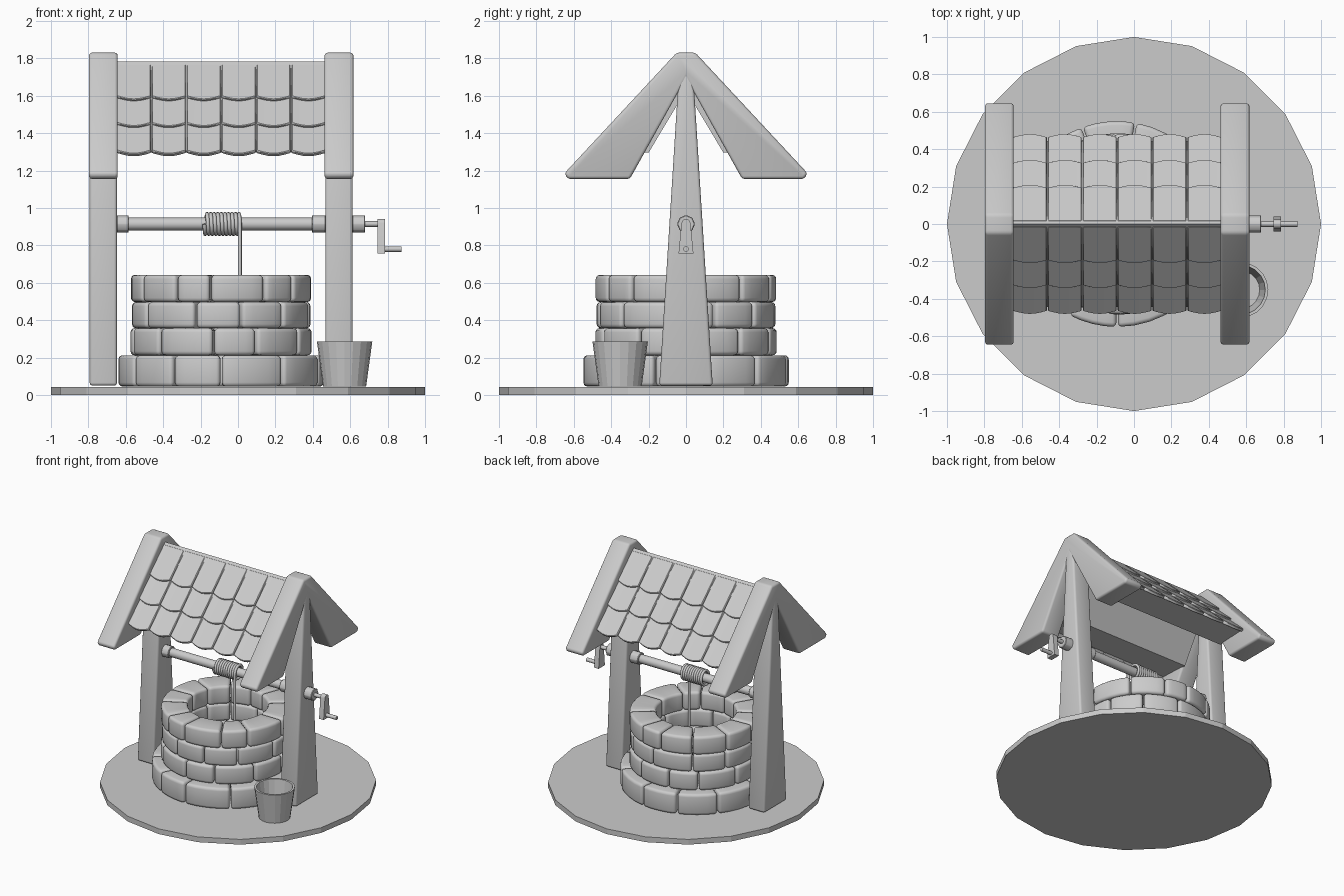
import bpy, bmesh, math, random
from mathutils import Matrix, Vector

if "Cube" in bpy.data.objects:
    bpy.data.objects.remove(bpy.data.objects["Cube"])

random.seed(4)
CX = -0.09                      # centre of the well and frame
POSTS = (-0.72, 0.54)           # x of the two side frames


def finish(bm, name, bevel=0.0, segs=3, smooth=40):
    bmesh.ops.recalc_face_normals(bm, faces=bm.faces)
    if bevel:
        sharp = [e for e in bm.edges if len(e.link_faces) == 2
                 and e.calc_face_angle() > math.radians(25)]
        bmesh.ops.bevel(bm, geom=sharp, offset=bevel, segments=segs,
                        profile=0.5, affect='EDGES', clamp_overlap=True)
    me = bpy.data.meshes.new(name)
    bm.to_mesh(me)
    bm.free()
    ob = bpy.data.objects.new(name, me)
    bpy.context.collection.objects.link(ob)
    if smooth:
        bpy.ops.object.select_all(action='DESELECT')
        ob.select_set(True)
        bpy.context.view_layer.objects.active = ob
        bpy.ops.object.shade_smooth_by_angle(angle=math.radians(smooth))
    return ob


def loft(bm, sections):
    """Skin closed sections of equal length and cap both ends."""
    rings = [[bm.verts.new(p) for p in s] for s in sections]
    n = len(rings[0])
    for a, b in zip(rings, rings[1:]):
        for i in range(n):
            bm.faces.new((a[i], a[(i + 1) % n], b[(i + 1) % n], b[i]))
    bm.faces.new(rings[0])
    bm.faces.new(rings[-1])


def prism(bm, yz, x0, x1):
    loft(bm, [[(x, y, z) for y, z in yz] for x in (x0, x1)])


def rod(bm, x0, x1, r, z, sides=16):
    prism(bm, [(r * math.cos(2 * math.pi * i / sides),
                z + r * math.sin(2 * math.pi * i / sides)) for i in range(sides)], x0, x1)


# ground disc
bm = bmesh.new()
loft(bm, [[(math.cos(i * math.pi / 10), math.sin(i * math.pi / 10), z)
           for i in range(20)] for z in (0, 0.042)])
finish(bm, "ground_disc", smooth=0)

# stone courses: z range, radii, seam angles measured from the front
courses = [
    (0.045, 0.212, 0.34, 0.55, [-58, -28, 0, 37, 72]),
    (0.212, 0.357, 0.30, 0.485, [-43, -5, 23, 59, 90]),
    (0.357, 0.497, 0.30, 0.478, [-57, -17, 13, 44, 80]),
    (0.497, 0.642, 0.29, 0.483, [-61, -30, -7, 29, 53, 90, 128]),
]
for k, (z0, z1, ri, ro, seams) in enumerate(courses):
    seams = list(seams)
    end = seams[0] + 360
    n = round((end - seams[-1]) / 31)
    start, step = seams[-1], (end - seams[-1]) / n
    for i in range(1, n):
        seams.append(start + step * i + random.uniform(-5, 5))
    seams.append(end)
    bm = bmesh.new()
    for a0, a1 in zip(seams, seams[1:]):
        secs = []
        for j in range(5):
            t = math.radians(a0 + 0.5 + (a1 - a0 - 1.0) * j / 4)
            s, c = math.sin(t), -math.cos(t)
            secs.append([(CX + r * s, r * c, z) for r, z in
                         ((ri, z0), (ro, z0), (ro, z1), (ri, z1))])
        loft(bm, secs)
    finish(bm, f"stone_course_{k + 1}", 0.022)

# tapered posts and gable rafters
for x, side in zip(POSTS, ("left", "right")):
    bm = bmesh.new()
    prism(bm, [(-0.143, 0.05), (0.143, 0.05), (0.038, 1.72), (-0.038, 1.72)],
          x - 0.073, x + 0.073)
    finish(bm, side + "_post", 0.016)
    bm = bmesh.new()
    half = [(0.05, 1.83), (0.65, 1.185), (0.632, 1.155), (0.3, 1.155)]
    prism(bm, half + [(0, 1.695)] + [(-y, z) for y, z in reversed(half)],
          x - 0.077, x + 0.077)
    finish(bm, side + "_gable_rafters", 0.016)

# roof core under the tiles
X0, X1 = -0.65, 0.47
bm = bmesh.new()
prism(bm, [(0, 1.782), (0.445, 1.305), (0.2, 1.295), (0, 1.63),
           (-0.2, 1.295), (-0.445, 1.305)], X0, X1)
finish(bm, "roof_boards", smooth=0)

# scalloped tiles, three rows of six on each slope
slope = Vector((0, 0.683, -0.731))       # downhill
up = Vector((0, 0.731, 0.683))           # off the slope
w = (X1 - X0) / 6
bm = bmesh.new()
for row, (d0, d1) in enumerate(((0.015, 0.275), (0.24, 0.47), (0.43, 0.672))):
    for col in range(6):
        secs = []
        for j in range(7):
            u = j / 6
            x = X0 + w * col + 0.003 + (w - 0.006) * u
            dip = 0.024 * math.sin(math.pi * u) - 0.012
            base = Vector((x, 0, 1.775))
            secs.append([base + slope * d + up * h for d, h in
                         ((d0, -0.008), (d1 + dip, -0.002),
                          (d1 + dip, 0.022), (d0, 0.006))])
        loft(bm, secs)
for v in list(bm.verts):                 # keep the front slope off the ridge line
    v.co.y = max(v.co.y, 0.002)
back = bmesh.ops.duplicate(bm, geom=bm.verts[:] + bm.edges[:] + bm.faces[:])
for g in back["geom"]:
    if isinstance(g, bmesh.types.BMVert):
        g.co.y *= -1
finish(bm, "roof_tiles", 0.004, 1)

# windlass axle and collars
AZ = 0.914
bm = bmesh.new()
rod(bm, -0.66, 0.66, 0.034, AZ)
finish(bm, "windlass_axle")
bm = bmesh.new()
for a, b in ((-0.648, -0.585), (0.395, 0.47), (0.61, 0.68)):
    rod(bm, a, b, 0.048, AZ, 8)
finish(bm, "axle_collars", 0.004, 1, 30)

# crank
bm = bmesh.new()
rod(bm, 0.67, 0.755, 0.015, AZ, 12)
rod(bm, 0.775, 0.875, 0.015, 0.78, 12)
arc = [(0.024 * math.cos(math.pi * i / 6), AZ + 0.004 + 0.024 * math.sin(math.pi * i / 6))
       for i in range(7)]
prism(bm, arc + [(-0.04, 0.755), (0.04, 0.755)], 0.745, 0.785)
finish(bm, "crank_handle")

# rope coil and hanging end
cu = bpy.data.curves.new("rope", 'CURVE')
cu.dimensions = '3D'
cu.bevel_depth = 0.0105
cu.bevel_resolution = 2
turns, per, R = 10, 20, 0.054
pts = []
for i in range(turns * per + 1):
    a = math.pi + 2 * math.pi * i / per
    pts.append((-0.18 + 0.19 * i / (turns * per), R * math.cos(a), AZ + R * math.sin(a)))
pts += [(0.01, -R, 0.6), (0.01, -R, 0.3)]
sp = cu.splines.new('POLY')
sp.points.add(len(pts) - 1)
for p, co in zip(sp.points, pts):
    p.co = (*co, 1)
cu.use_fill_caps = True
bpy.context.collection.objects.link(bpy.data.objects.new("rope", cu))

# bucket: outer wall, rim, inner wall and floor
bm = bmesh.new()
loft(bm, [[(0.57 + r * math.cos(i * math.pi / 10), -0.352 + r * math.sin(i * math.pi / 10), z)
           for i in range(20)]
          for r, z in ((0.115, 0.045), (0.148, 0.285), (0.132, 0.285), (0.102, 0.065))])
finish(bm, "bucket", smooth=0)
